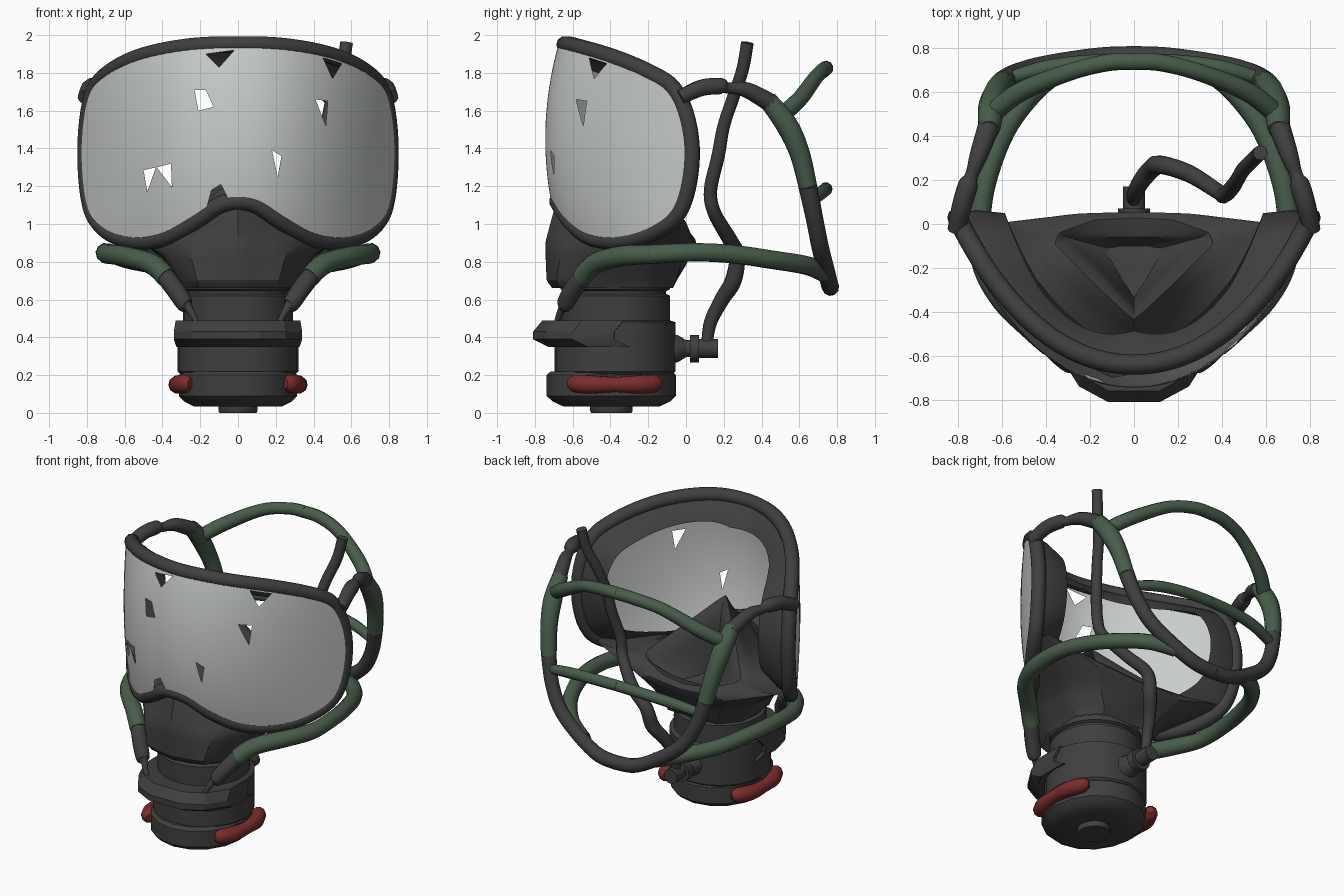
import bpy, bmesh, math
from mathutils import Vector

if "Cube" in bpy.data.objects:
    bpy.data.objects.remove(bpy.data.objects["Cube"])

def material(name, rgb):
    m = bpy.data.materials.new(name)
    m.diffuse_color = (*rgb, 1)
    m.use_nodes = True
    m.node_tree.nodes["Principled BSDF"].inputs["Base Color"].default_value = m.diffuse_color
    return m

DARK = material("dark rubber", (0.05, 0.05, 0.05))
GREEN = material("green strap", (0.065, 0.11, 0.07))
LENS = material("grey lens", (0.58, 0.61, 0.59))
RED = material("red clip", (0.20, 0.025, 0.025))

def finish(ob, angle=40):
    bpy.ops.object.select_all(action='DESELECT')
    ob.select_set(True)
    bpy.context.view_layer.objects.active = ob
    bpy.ops.object.shade_smooth_by_angle(angle=math.radians(angle))

def make(name, bm, mat, angle=40):
    bmesh.ops.recalc_face_normals(bm, faces=bm.faces)
    me = bpy.data.meshes.new(name)
    bm.to_mesh(me)
    bm.free()
    me.materials.append(mat)
    ob = bpy.data.objects.new(name, me)
    bpy.context.collection.objects.link(ob)
    finish(ob, angle)
    return ob

def smooth_path(pts, steps=6, closed=False):
    """Catmull-Rom through points of any dimension."""
    n, out = len(pts), []
    P = [Vector(p) for p in pts]
    get = (lambda i: P[i % n]) if closed else (lambda i: P[min(max(i, 0), n - 1)])
    for i in range(n if closed else n - 1):
        a, b, c, d = get(i - 1), get(i), get(i + 1), get(i + 2)
        for k in range(steps):
            t = k / steps
            out.append(0.5 * (2 * b + (c - a) * t + (2 * a - 5 * b + 4 * c - d) * t * t
                              + (3 * b - a - 3 * c + d) * t ** 3))
    return out if closed else out + [P[-1]]

def tube(name, pts, mat, closed=False):
    """Round tube; each point is x, y, z, radius."""
    path = smooth_path(pts, 6, closed) if not closed else [Vector(p) for p in pts]
    cu = bpy.data.curves.new(name, 'CURVE')
    cu.dimensions = '3D'
    cu.bevel_depth, cu.bevel_resolution, cu.use_fill_caps = 1, 3, True
    sp = cu.splines.new('POLY')
    sp.points.add(len(path) - 1)
    for q, p in zip(sp.points, path):
        q.co, q.radius = (p[0], p[1], p[2], 1), p[3]
    sp.use_cyclic_u = closed
    cu.materials.append(mat)
    ob = bpy.data.objects.new(name, cu)
    bpy.context.collection.objects.link(ob)
    bpy.ops.object.select_all(action='DESELECT')
    ob.select_set(True)
    bpy.context.view_layer.objects.active = ob
    bpy.ops.object.convert(target='MESH')
    finish(bpy.context.view_layer.objects.active, 50)

def pair(name, pts, mat):
    for side, s in (("right", 1), ("left", -1)):
        tube(f"{name}_{side}", [(s * x, y, z, r) for x, y, z, r in pts], mat)

def mirrored(half):
    return half + [(-p[0], *p[1:]) for p in reversed(half[1:-1])]

def loft(bm, loops, cap_start=False, cap_end=False):
    rows = [[bm.verts.new(p) for p in l] for l in loops]
    n = len(rows[0])
    for a, b in zip(rows, rows[1:]):
        for i in range(n):
            bm.faces.new((a[i], a[(i + 1) % n], b[(i + 1) % n], b[i]))
    if cap_start: bm.faces.new(rows[0])
    if cap_end: bm.faces.new(rows[-1])

# Visor shape: wrapped surface plus outline in x, z
def visor_y(x, z):
    u = min(abs(x) / 0.81, 1.05)
    return -0.63 + 0.65 * u ** 2.1 - 0.1 * (1 - ((z - 1.45) / 0.6) ** 2) * max(0, 1 - u ** 4)

half = [(0, 1.95), (.25, 1.94), (.5, 1.89), (.68, 1.8), (.77, 1.68), (.805, 1.4), (.78, 1.1),
        (.7, .97), (.55, .91), (.38, .93), (.22, 1.02), (.1, 1.1), (0, 1.12)]
outline = smooth_path(mirrored(half), 6, True)
CZ = 1.45

# Lens
bm = bmesh.new()
rows = []
for k in range(1, 25):
    t = k / 24
    row = []
    for p in outline:
        x, z = p.x * t, CZ + (p.y - CZ) * t
        row.append((x * 1.03, visor_y(x, z) - 0.015, z))
    rows.append(row)
loft(bm, rows, cap_start=True)
# Broken holes in the lens
holes = [[(-.23, 1.71), (-.17, 1.71), (-.13, 1.62), (-.21, 1.6)], [(.41, 1.66), (.475, 1.65), (.465, 1.52)],
         [(.18, 1.39), (.23, 1.36), (.21, 1.25)], [(-.5, 1.285), (-.435, 1.3), (-.48, 1.17)],
         [(-.43, 1.3), (-.355, 1.32), (-.35, 1.195)], [(-.17, 1.07), (-.14, 1.18), (-.09, 1.21), (-.05, 1.13)],
         [(-.17, 1.9), (-.02, 1.92), (-.1, 1.83)], [(.45, 1.88), (.55, 1.85), (.5, 1.77)]]
for h in holes:
    c = Vector((sum(p[0] for p in h) / len(h), 0, sum(p[1] for p in h) / len(h)))
    planes = []
    for a, b in zip(h, h[1:] + h[:1]):
        co, no = Vector((a[0], 0, a[1])), Vector((b[1] - a[1], 0, a[0] - b[0]))
        planes.append((co, no if no.dot(c - co) > 0 else -no))
    def near(f):
        m = f.calc_center_median()
        return math.hypot(m.x - c.x, m.z - c.z) < 0.15
    for co, no in planes:
        fs = [f for f in bm.faces if near(f)]
        geom = fs + list({e for f in fs for e in f.edges}) + list({v for f in fs for v in f.verts})
        bmesh.ops.bisect_plane(bm, geom=geom, plane_co=co, plane_no=no)
    gone = [f for f in bm.faces if near(f)
            and all(no.dot(f.calc_center_median() - co) > 0 for co, no in planes)]
    bmesh.ops.delete(bm, geom=gone, context='FACES')
make("lens", bm, LENS, 60)

# Rim around the lens
tube("visor_rim", [(p.x, visor_y(p.x, p.y) + 0.02, p.y, 0.046) for p in outline], DARK, closed=True)

# Face seal inside the rim
bm = bmesh.new()
seal = []
for s, dy in ((1, .03), (.9, .055), (.73, .04)):
    seal.append([(p.x * s, visor_y(p.x, p.y) + dy + (1 - s) * .5 * max(0, 1 - abs(p.x) / .6),
                  CZ + (p.y - CZ) * s) for p in outline])
loft(bm, seal)
make("face_seal", bm, DARK)

# Nose cup: outer shell, skirt, ridge and triangular hollow
cup = [
    [(0, -.71, .66), (.2, -.66, .66), (.29, -.5, .66), (.3, -.2, .66), (.19, -.07, .66), (0, -.07, .66)],
    [(0, -.74, .7), (.22, -.69, .7), (.31, -.5, .7), (.32, -.2, .7), (.2, -.05, .7), (0, -.05, .7)],
    [(0, -.75, .9), (.26, -.66, .86), (.4, -.46, .84), (.4, -.18, .82), (.26, -.02, .8), (0, .0, .78)],
    [(0, -.7, 1.1), (.3, -.54, .98), (.73, -.14, 1.02), (.7, .0, 1.03), (.33, .04, .9), (0, .04, .86)],
    [(0, -.52, 1.26), (.22, -.38, 1.1), (.5, -.14, 1.0), (.5, -.02, 1.0), (.24, .05, .92), (0, .055, .9)],
    [(0, -.44, 1.38), (.17, -.28, 1.21), (.36, -.09, 1.02), (.34, -.04, 1.0), (.18, .02, .95), (0, .03, .93)],
    [(0, -.39, 1.28), (.15, -.23, 1.12), (.31, -.08, .98), (.31, -.06, .96), (.15, -.06, .92), (0, -.06, .91)],
    [(0, -.34, .88), (.05, -.26, .87), (.12, -.14, .86), (.12, -.11, .85), (.06, -.1, .84), (0, -.1, .84)]]
bm = bmesh.new()
loft(bm, [mirrored(l) for l in cup], cap_end=True)
crease = bm.edges.layers.float.new("crease_edge")
for e in bm.edges:
    e[crease] = 0.55
ob = make("nose_cup", bm, DARK, 35)
sub = ob.modifiers.new("smooth", 'SUBSURF')
sub.levels = sub.render_levels = 2

# Filter canister, turned from a profile of radius and height
def lathe(name, profile, place, mat, sides=20):
    bm = bmesh.new()
    loft(bm, [[place(r * math.cos(2 * math.pi * i / sides), r * math.sin(2 * math.pi * i / sides), h)
               for i in range(sides)] for r, h in profile], True, True)
    return make(name, bm, mat, 30)

lathe("filter_base", [(.1, 0), (.105, .01), (.105, .035), (.24, .035), (.29, .06), (.32, .09), (.32, .2), (.3, .22)],
      lambda a, b, h: (a * .98, -.395 + b * 1.07, h), DARK, 16)
lathe("filter_body", [(.3, .2), (.32, .22), (.32, .48), (.29, .49), (.29, .62), (.27, .63),
                      (.27, .645), (.29, .655), (.29, .69)],
      lambda a, b, h: (a, -.375 + b, h), DARK, 28)

# Front bracket
bm = bmesh.new()
def bracket(k, dy, z):
    return [(x * k, y + dy, z) for x, y in mirrored(
        [(0, -.81), (.12, -.81), (.25, -.74), (.34, -.6), (.34, -.38), (0, -.36)])]
loft(bm, [bracket(.96, .08, .35), bracket(1, 0, .39), bracket(1, 0, .43), bracket(.97, .05, .49)], True, True)
make("front_bracket", bm, DARK, 25)

# Red side clips
pair("side_clip", [(.25, -.61, .155, .025), (.275, -.585, .155, .048), (.31, -.5, .15, .05), (.325, -.38, .15, .042),
                   (.315, -.26, .15, .05), (.275, -.17, .155, .048), (.25, -.14, .155, .025)], RED)

# Rear port and drinking hose
lathe("rear_port", [(.08, -.08), (.07, -.04), (.045, 0), (.045, .02), (.072, .02), (.072, .07), (.05, .07), (.05, .17)],
      lambda a, b, h: (a, h, .34 + b), DARK, 16)
tube("drinking_hose", [(0, .11, .36, .03), (0, .13, .48, .035), (.03, .19, .6, .04), (.08, .25, .7, .045),
                       (.12, .27, .83, .042), (.25, .23, .92, .04), (.38, .15, 1.06, .036), (.41, .13, 1.18, .036),
                       (.45, .17, 1.36, .036), (.47, .2, 1.52, .034), (.5, .25, 1.67, .034),
                       (.55, .3, 1.82, .034), (.575, .325, 1.96, .034)], DARK)

# Head harness
pair("temple_strap", [(.81, -.03, 1.67, .04), (.785, .08, 1.72, .045), (.755, .18, 1.73, .045), (.74, .22, 1.72, .03),
                      (.705, .32, 1.71, .042), (.66, .45, 1.64, .05)], DARK)
pair("side_strap", [(.66, .43, 1.66, .05), (.65, .53, 1.53, .06), (.63, .6, 1.38, .055), (.6, .645, 1.2, .05)], GREEN)
pair("rear_side_strap", [(.6, .645, 1.2, .05), (.55, .68, 1.03, .046), (.46, .71, .88, .046), (.3, .74, .76, .046),
                         (.14, .76, .68, .046), (0, .765, .665, .046)], DARK)
pair("crown_strap", [(.65, .5, 1.57, .045), (.52, .6, 1.66, .045), (.3, .69, 1.78, .04), (.12, .735, 1.82, .04),
                     (0, .74, 1.825, .04)], GREEN)
pair("nape_strap", [(.58, .66, 1.12, .03), (.4, .71, 1.16, .036), (.2, .735, 1.18, .036), (0, .74, 1.185, .036)], GREEN)
pair("lower_strap", [(.38, -.55, .72, .055), (.46, -.48, .79, .055), (.6, -.34, .83, .055), (.69, -.17, .84, .052),
                     (.7, .05, .85, .05), (.66, .25, .84, .05), (.57, .46, .81, .05), (.42, .64, .78, .05),
                     (.27, .73, .74, .048)], GREEN)
pair("strap_clip", [(.21, -.69, .46, .014), (.24, -.67, .52, .018), (.265, -.65, .56, .025), (.28, -.64, .575, .045),
                    (.33, -.6, .65, .05), (.39, -.54, .73, .05)], DARK)
